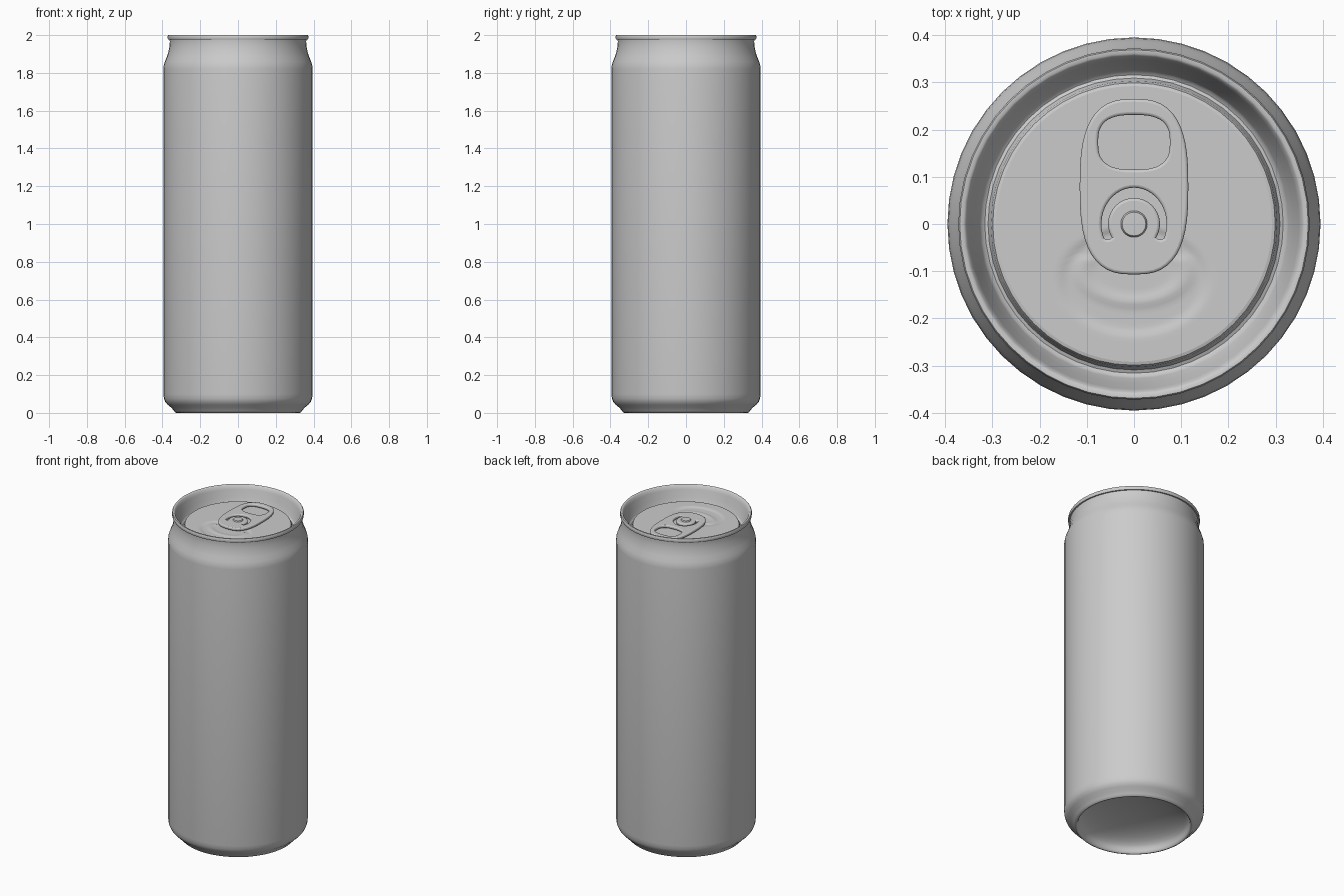
import bpy, math

if "Cube" in bpy.data.objects:
    bpy.data.objects.remove(bpy.data.objects["Cube"])

SEG = 48


def finish(obj, angle=40):
    bpy.ops.object.select_all(action='DESELECT')
    obj.select_set(True)
    bpy.context.view_layer.objects.active = obj
    bpy.ops.object.shade_smooth_by_angle(angle=math.radians(angle))
    return obj


def lathe(name, profile, seg=SEG, relief=None, angle=40):
    """Spin (radius, z) points round z; a radius of 0 becomes a pole."""
    verts, faces, rings = [], [], []
    for r, z in profile:
        ring = []
        for i in range(1 if r == 0 else seg):
            a = 2 * math.pi * i / seg
            x, y = r * math.cos(a), r * math.sin(a)
            ring.append(len(verts))
            verts.append((x, y, z + (relief(x, y) if relief else 0)))
        rings.append(ring)
    for p, q in zip(rings, rings[1:]):
        for i in range(seg):
            j = (i + 1) % seg
            f = [p[i % len(p)], p[j % len(p)], q[j % len(q)], q[i % len(q)]]
            faces.append(list(dict.fromkeys(f)))
    mesh = bpy.data.meshes.new(name)
    mesh.from_pydata(verts, [], faces)
    obj = bpy.data.objects.new(name, mesh)
    bpy.context.collection.objects.link(obj)
    return finish(obj, angle)


def superellipse(cy, a, b, n, count=48):
    pts = []
    for i in range(count):
        t = 2 * math.pi * i / count
        c, s = math.cos(t), math.sin(t)
        pts.append((a * math.copysign(abs(c) ** (2 / n), c),
                    cy + b * math.copysign(abs(s) ** (2 / n), s)))
    return pts


def smoothstep(t):
    t = max(0, min(1, t))
    return t * t * (3 - 2 * t)


# Can wall with domed underside, foot, shoulder and neck
dome = [(0.315 * math.sin(math.pi / 2 * i / 10),
         0.015 + 0.095 * math.cos(math.pi / 2 * i / 10)) for i in range(11)]
wall = [(0.32, 0.003), (0.325, 0), (0.332, 0.002), (0.34, 0.012), (0.352, 0.027),
        (0.372, 0.043), (0.385, 0.058), (0.392, 0.075), (0.395, 0.10),
        (0.395, 1.82), (0.393, 1.84), (0.387, 1.86), (0.377, 1.885),
        (0.369, 1.91), (0.363, 1.94), (0.361, 1.965), (0.362, 1.977)]
lathe("can_body", dome + wall, angle=60)

# Seamed rim, sloping inner wall and countersunk groove
lathe("lid_rim", [(0.361, 1.977), (0.370, 1.977), (0.372, 1.981), (0.372, 1.995),
                  (0.369, 2.0), (0.361, 2.0), (0.356, 1.996), (0.350, 1.975),
                  (0.338, 1.935), (0.327, 1.903), (0.323, 1.895), (0.316, 1.891),
                  (0.309, 1.894), (0.305, 1.903), (0.303, 1.916), (0.299, 1.923),
                  (0.292, 1.925)])


# Lid panel with a shallow pressed mouth and a curved bead
def panel_relief(x, y):
    d = math.hypot(x / 0.165, (y + 0.12) / 0.12)
    mouth = -0.005 * smoothstep((1 - d) / 0.15)
    e = math.hypot(x / 0.11, (y + 0.10) / 0.065)
    bead = 0.004 * smoothstep(1 - abs(e - 1) / 0.3) if y < -0.07 else 0
    return mouth + bead


lathe("lid_panel", [(0.292 * (1 - i / 36), 1.925) for i in range(37)], 96, panel_relief)

# Pull tab: rounded plate with a finger hole and a curved slot round the rivet
outer, inner = [], []
for i in range(29):
    t = math.radians(-22 + 224 * i / 28)
    outer.append((0.075 * math.cos(t), 0.083 * math.sin(t)))
for i in range(25):
    t = math.radians(218 - 256 * i / 24)
    inner.append((0.049 * math.cos(t), 0.049 * math.sin(t)))
tip = [(0.068, -0.035), (0.058, -0.039), (0.048, -0.037)]
slot = outer + [(-x, y) for x, y in tip] + inner + tip[::-1]
curve = bpy.data.curves.new("pull_tab", 'CURVE')
curve.dimensions, curve.fill_mode = '2D', 'BOTH'
BEVEL = 0.006
curve.extrude, curve.bevel_depth, curve.bevel_resolution = 0.003, BEVEL, 2
for pts in (superellipse(0.079, 0.115 - BEVEL, 0.186 - BEVEL, 2.8),
            superellipse(0.173, 0.082, 0.064, 2.7), slot):
    s = curve.splines.new('POLY')
    s.points.add(len(pts) - 1)
    for p, (x, y) in zip(s.points, pts):
        p.co = (x, y, 0, 1)
    s.use_cyclic_u = True
tab = bpy.data.objects.new("pull_tab", curve)
bpy.context.collection.objects.link(tab)
tab.location.z = 1.938
bpy.ops.object.select_all(action='DESELECT')
tab.select_set(True)
bpy.context.view_layer.objects.active = tab
bpy.ops.object.convert(target='MESH')
finish(bpy.context.view_layer.objects.active)

# Rivet holding the tab
lathe("rivet", [(0.028, 1.922), (0.028, 1.949), (0.025, 1.953), (0, 1.954)], 32)
